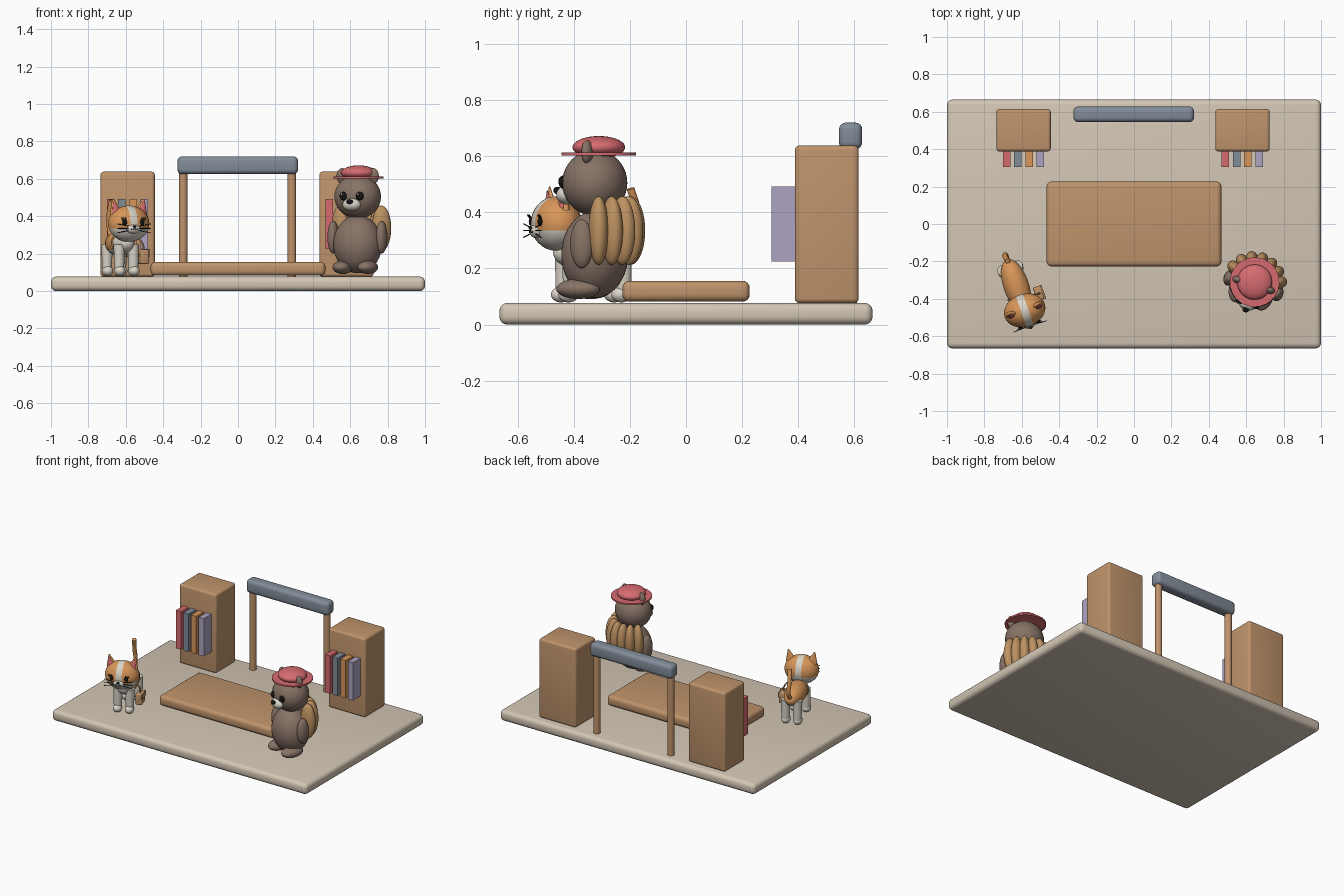
import bpy, bmesh
from math import radians, sin, cos
from mathutils import Matrix, Vector

cube = bpy.data.objects.get("Cube")
if cube:
    bpy.data.objects.remove(cube, do_unlink=True)


def material(name, srgb):
    rgb = [(c / 12.92 if c < 0.04 else ((c + 0.055) / 1.055) ** 2.4) for c in srgb]
    m = bpy.data.materials.new(name)
    m.use_nodes = True
    m.diffuse_color = (*rgb, 1)
    m.node_tree.nodes["Principled BSDF"].inputs["Base Color"].default_value = (*rgb, 1)
    return m


stone = material("stone", (0.83, 0.78, 0.71))
wood = material("wood", (0.75, 0.58, 0.42))
tan = material("tan", (0.74, 0.57, 0.38))
brown = material("brown", (0.53, 0.45, 0.40))
red = material("coral_red", (0.84, 0.42, 0.44))
slate = material("slate", (0.51, 0.55, 0.60))
lavender = material("lavender", (0.68, 0.64, 0.76))
orange = material("orange", (0.85, 0.59, 0.35))
cream = material("cream", (0.85, 0.83, 0.78))
black = material("black", (0.08, 0.08, 0.08))

HERE = Matrix.Identity(4)


def finish(name, bm, mats, frame, smooth=True):
    mesh = bpy.data.meshes.new(name)
    for f in bm.faces:
        f.smooth = smooth
    bm.to_mesh(mesh)
    bm.free()
    for m in mats:
        mesh.materials.append(m)
    obj = bpy.data.objects.new(name, mesh)
    obj.matrix_world = frame
    bpy.context.collection.objects.link(obj)
    return obj


def smooth_by_angle(obj):
    bpy.ops.object.select_all(action="DESELECT")
    obj.select_set(True)
    bpy.context.view_layer.objects.active = obj
    bpy.ops.object.shade_smooth_by_angle(angle=radians(35))


def box(name, mat, lo, hi, bevel=0, frame=HERE):
    lo, hi = Vector(lo), Vector(hi)
    bm = bmesh.new()
    size = Matrix.Diagonal((*(hi - lo), 1))
    bmesh.ops.create_cube(bm, size=1, matrix=Matrix.Translation((lo + hi) / 2) @ size)
    if bevel:
        bmesh.ops.bevel(bm, geom=bm.edges[:], offset=bevel, segments=4,
                        profile=0.5, affect="EDGES")
    obj = finish(name, bm, [mat], frame, False)
    if bevel:
        smooth_by_angle(obj)


def ball(name, mat, at, radii, frame=HERE, turn=HERE):
    bm = bmesh.new()
    bmesh.ops.create_uvsphere(bm, u_segments=32, v_segments=20, radius=1,
                              matrix=Matrix.Translation(at) @ turn @ Matrix.Diagonal((*radii, 1)))
    return finish(name, bm, [mat], frame)


def rod(name, mat, a, b, r1, r2=None, frame=HERE, flat=1):
    a, b = Vector(a), Vector(b)
    turn = (b - a).to_track_quat("Z", "Y").to_matrix().to_4x4()
    bm = bmesh.new()
    place = Matrix.Translation((a + b) / 2) @ Matrix.Diagonal((1, flat, 1, 1)) if flat != 1 \
        else Matrix.Translation((a + b) / 2)
    bmesh.ops.create_cone(bm, cap_ends=True, segments=24, radius1=r1,
                          radius2=r1 if r2 is None else r2,
                          depth=(b - a).length, matrix=place @ turn)
    smooth_by_angle(finish(name, bm, [mat], frame))


def tube(name, mat, points, radius, frame=HERE, cyclic=False):
    curve = bpy.data.curves.new(name, "CURVE")
    curve.dimensions = "3D"
    curve.bevel_depth = radius
    curve.bevel_resolution = 4
    curve.use_fill_caps = True
    spline = curve.splines.new("BEZIER")
    spline.bezier_points.add(len(points) - 1)
    spline.use_cyclic_u = cyclic
    for bp, p in zip(spline.bezier_points, points):
        bp.co = p
        bp.handle_left_type = bp.handle_right_type = "AUTO"
    curve.materials.append(mat)
    obj = bpy.data.objects.new(name, curve)
    obj.matrix_world = frame
    bpy.context.collection.objects.link(obj)


def paint(obj, extra, cuts, rule):
    """Cut the mesh along planes, then give faces that match the rule a second colour."""
    bm = bmesh.new()
    bm.from_mesh(obj.data)
    for co, no in cuts:
        bmesh.ops.bisect_plane(bm, geom=bm.verts[:] + bm.edges[:] + bm.faces[:],
                               plane_co=co, plane_no=no)
    for f in bm.faces:
        f.material_index = int(rule(f.calc_center_median()))
    obj.data.materials.append(extra)
    bm.to_mesh(obj.data)
    bm.free()


# Floor slab and low table
box("floor_slab", stone, (-1, -0.665, 0), (1, 0.665, 0.077), 0.028)
box("low_table", wood, (-0.467, -0.227, 0.082), (0.467, 0.227, 0.156), 0.025)

# Bookcases with their books
for side, x in (("right", -0.735), ("left", 0.435)):
    box(side + "_bookcase", wood, (x, 0.388, 0.077), (x + 0.29, 0.615, 0.638), 0.016)
    for i, mat in enumerate((red, slate, orange, lavender)):
        bx = x + 0.034 + 0.06 * i
        box(f"{side}_book_{i + 1}", mat, (bx, 0.304, 0.224), (bx + 0.04, 0.395, 0.492))

# Gate: two posts and a lintel
for side, x in (("right", -0.293), ("left", 0.288)):
    rod(side + "_gate_post", wood, (x, 0.587, 0.07), (x, 0.587, 0.64), 0.023)
box("gate_lintel", slate, (-0.324, 0.545, 0.625), (0.321, 0.628, 0.72), 0.025)

# Bear with a hat and a fan of back lobes
bear = Matrix.Translation((0.64, -0.325, 0)) @ Matrix.Rotation(radians(-18), 4, "Z")
ball("bear_body", brown, (0, 0, 0.25), (0.132, 0.118, 0.155), bear)
ball("bear_head", brown, (0, 0, 0.505), (0.126, 0.115, 0.118), bear)
ball("bear_muzzle", cream, (0, -0.105, 0.462), (0.05, 0.036, 0.034), bear)
ball("bear_nose", black, (0, -0.14, 0.478), (0.018, 0.014, 0.013), bear)
for side, s in (("right", -1), ("left", 1)):
    ball(side + "_bear_ear", brown, (s * 0.088, 0, 0.615), (0.03, 0.02, 0.042), bear)
    ball(side + "_bear_eye", black, (s * 0.045, -0.104, 0.508), (0.022, 0.016, 0.023), bear)
    ball(side + "_bear_eye_glint", cream, (s * 0.045 - 0.006, -0.119, 0.517),
         (0.005, 0.004, 0.005), bear)
    ball(side + "_bear_arm", brown, (s * 0.136, -0.005, 0.288), (0.03, 0.042, 0.087), bear)
    ball(side + "_bear_foot", brown, (s * 0.07, -0.04, 0.127), (0.052, 0.08, 0.036), bear)
ball("hat_crown", red, (0, 0.015, 0.632), (0.094, 0.094, 0.04), bear)
rod("hat_brim", red, (0, 0.015, 0.603), (0, 0.015, 0.613), 0.133, frame=bear)
for i in range(7):
    a = radians(-66 + 22 * i)
    ball(f"bear_back_lobe_{i + 1}", tan, (0.128 * sin(a), 0.128 * cos(a), 0.335),
         (0.036, 0.052, 0.122), bear, Matrix.Rotation(-a, 4, "Z"))

# Cat body, legs and tail
cat = Matrix.Translation((-0.63, -0.33, 0)) @ Matrix.Rotation(radians(19), 4, "Z")
body = ball("cat_body", orange, (0, 0, 0.255), (0.068, 0.15, 0.068), cat)
paint(body, cream, [((0, -0.06, 0), (0, 1, 0)), ((0, 0, 0.22), (0, 0, 1))],
      lambda c: c.y < -0.06 or c.z < 0.22)
for side, s in (("right", -1), ("left", 1)):
    for end, y in (("front", -0.1), ("back", 0.1)):
        rod(f"{side}_{end}_cat_leg", cream, (s * 0.04, y, 0.1), (s * 0.04, y, 0.25),
            0.026, 0.03, frame=cat)
        ball(f"{side}_{end}_cat_paw", cream, (s * 0.04, y - 0.008, 0.107),
             (0.03, 0.037, 0.028), cat)
tube("cat_tail", orange, [(0, 0.125, 0.27), (0, 0.17, 0.32), (-0.005, 0.165, 0.41),
                          (0, 0.14, 0.485)], 0.014, cat)

# Cat head with a blaze and pale jaw
head = ball("cat_head", orange, (0, -0.14, 0.36), (0.113, 0.088, 0.097), cat)
paint(head, cream, [((0.02, 0, 0), (1, 0, 0)), ((-0.02, 0, 0), (1, 0, 0)),
                    ((0, 0, 0.335), (0, 0, 1))],
      lambda c: abs(c.x) < 0.02 or c.z < 0.335)
ball("cat_muzzle", cream, (0, -0.215, 0.333), (0.04, 0.022, 0.025), cat)
ball("cat_nose", black, (0, -0.238, 0.345), (0.009, 0.006, 0.006), cat)
for side, s in (("right", -1), ("left", 1)):
    rod(side + "_cat_ear", orange, (s * 0.07, -0.135, 0.415), (s * 0.088, -0.135, 0.492),
        0.036, 0.004, cat, 0.5)
    rod(side + "_cat_inner_ear", red, (s * 0.072, -0.147, 0.42), (s * 0.086, -0.143, 0.478),
        0.024, 0.003, cat, 0.5)
    ball(side + "_cat_eye", black, (s * 0.048, -0.217, 0.367), (0.014, 0.009, 0.016), cat)
    for i in range(3):
        z = 0.335 + 0.012 * (i - 1)
        rod(f"{side}_cat_whisker_{i + 1}", black, (s * 0.032, -0.228, z),
            (s * 0.095, -0.23, z + 0.012 * (i - 1)), 0.002, frame=cat)
        lx = s * (0.042 + 0.01 * i)
        rod(f"{side}_cat_lash_{i + 1}", black, (lx, -0.218, 0.378),
            (lx + s * 0.006, -0.226, 0.392), 0.002, frame=cat)
    tube(side + "_cat_mouth", black, [(0, -0.238, 0.338), (s * 0.01, -0.237, 0.328),
                                      (s * 0.02, -0.234, 0.332)], 0.002, cat)

# Satchel on a strap
box("satchel", wood, (0.08, -0.115, 0.145), (0.125, -0.04, 0.222), 0.008, cat)
box("satchel_flap", tan, (0.12, -0.117, 0.185), (0.129, -0.038, 0.224), 0.002, cat)
tube("satchel_strap", tan, [(0.1, -0.08, 0.215), (0.058, -0.075, 0.3), (0, -0.07, 0.322),
                            (-0.066, -0.06, 0.265), (0, -0.07, 0.19)], 0.005, cat, True)
